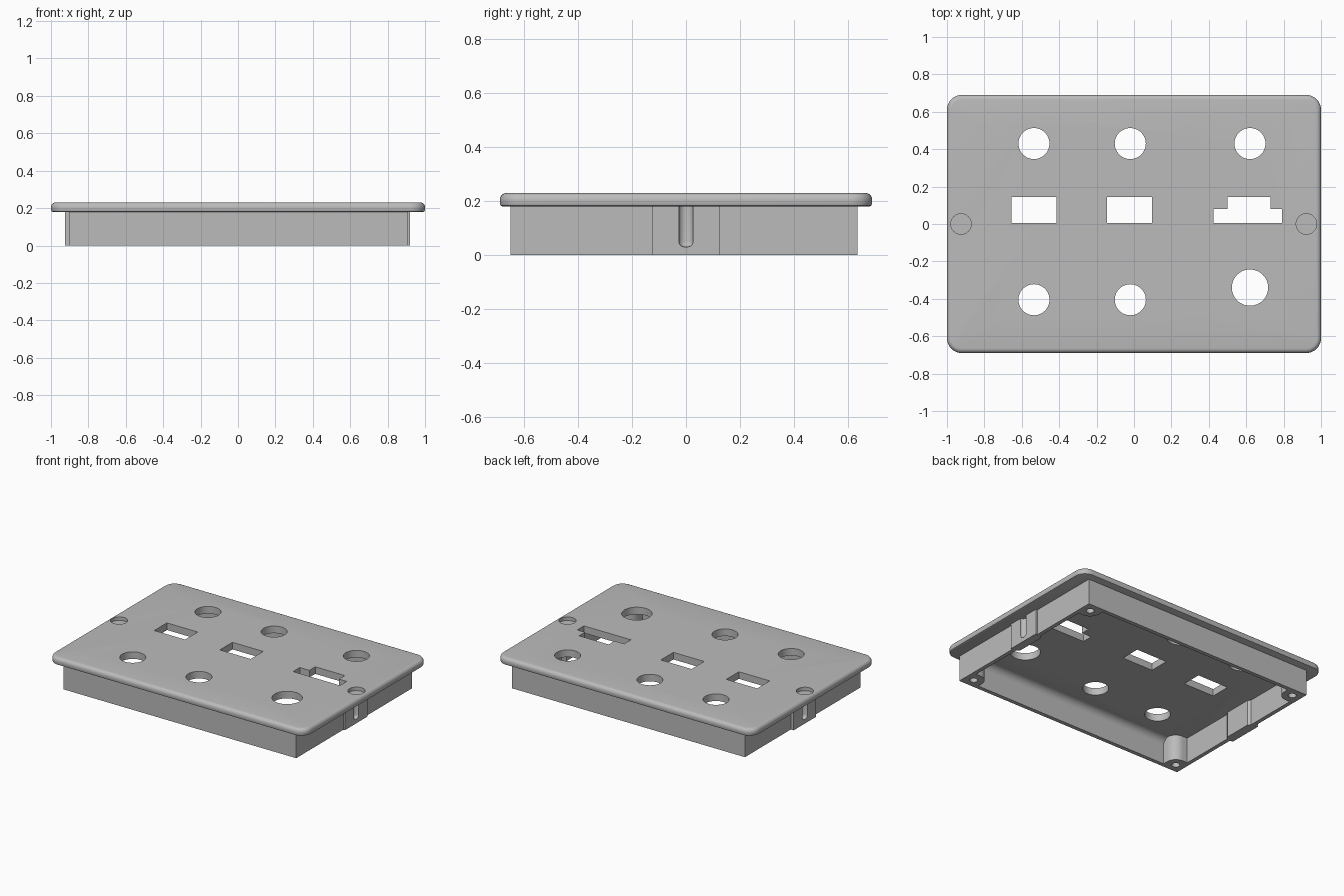
import bpy, bmesh, math

if "Cube" in bpy.data.objects:
    bpy.data.objects.remove(bpy.data.objects["Cube"])

grey = bpy.data.materials.new("plain_grey")
grey.use_nodes = True
grey.diffuse_color = (0.5, 0.5, 0.5, 1)
grey.node_tree.nodes["Principled BSDF"].inputs["Base Color"].default_value = (0.5, 0.5, 0.5, 1)


def arc(cx, cy, r, a0, a1, n=8):
    angles = [math.radians(a0 + (a1 - a0) * i / n) for i in range(n + 1)]
    return [(cx + r * math.cos(a), cy + r * math.sin(a)) for a in angles]


def rect(x0, x1, y0, y1):
    return [(x0, y0), (x1, y0), (x1, y1), (x0, y1)]


def circle(x, y, r, n=48):
    return arc(x, y, r, 0, 360, n)[:-1]


def prism(name, outline, z0, z1):
    """Extrude a flat outline between two heights."""
    bm = bmesh.new()
    face = bm.faces.new([bm.verts.new((x, y, z0)) for x, y in outline])
    made = bmesh.ops.extrude_face_region(bm, geom=[face])["geom"]
    top = [v for v in made if isinstance(v, bmesh.types.BMVert)]
    bmesh.ops.translate(bm, verts=top, vec=(0, 0, z1 - z0))
    bmesh.ops.recalc_face_normals(bm, faces=bm.faces)
    mesh = bpy.data.meshes.new(name)
    bm.to_mesh(mesh)
    bm.free()
    mesh.materials.append(grey)
    obj = bpy.data.objects.new(name, mesh)
    bpy.context.collection.objects.link(obj)
    return obj


def activate(obj):
    bpy.ops.object.select_all(action='DESELECT')
    obj.select_set(True)
    bpy.context.view_layer.objects.active = obj


def cut(obj, *cutters):
    """Subtract each cutter, then discard it."""
    activate(obj)
    for cutter in cutters:
        mod = obj.modifiers.new("cut", 'BOOLEAN')
        mod.operation, mod.solver, mod.object = 'DIFFERENCE', 'EXACT', cutter
        bpy.ops.object.modifier_apply(modifier=mod.name)
        bpy.data.objects.remove(cutter)


def smooth(obj):
    activate(obj)
    bpy.ops.object.shade_smooth_by_angle(angle=math.radians(35))


def round_rim(obj, z, width, segments):
    bm = bmesh.new()
    bm.from_mesh(obj.data)
    rim = [e for e in bm.edges if all(abs(v.co.z - z) < 1e-4 for v in e.verts)]
    bmesh.ops.bevel(bm, geom=rim, offset=width, segments=segments, profile=0.5, affect='EDGES')
    bm.to_mesh(obj.data)
    bm.free()


# Main dimensions
W, D, R = 1.0, 0.69, 0.08
BASE, TOP = 0.18, 0.23
LEFT, RIGHT, FRONT, BACK = -0.903, 0.908, -0.65, 0.635
WALL = 0.028

# Cover plate with rounded corners and softened rims
corners = [(W - R, D - R, 0), (R - W, D - R, 90), (R - W, R - D, 180), (W - R, R - D, 270)]
outline = [p for x, y, a in corners for p in arc(x, y, R, a, a + 90, 10)]
plate = prism("cover_plate", outline, BASE, TOP)
round_rim(plate, TOP, 0.025, 5)
round_rim(plate, BASE, 0.01, 2)

# Openings through the plate
openings = [circle(x, y, 0.083) for x in (-0.535, -0.02) for y in (0.43, -0.405)]
openings += [circle(0.62, 0.43, 0.083), circle(0.62, -0.34, 0.097)]
openings += [rect(x, x + 0.24, 0.005, 0.145) for x in (-0.655, -0.145)]
openings.append([(0.425, 0.005), (0.79, 0.005), (0.79, 0.08), (0.73, 0.08),
                 (0.73, 0.145), (0.5, 0.145), (0.5, 0.08), (0.425, 0.08)])
cut(plate, *[prism("cutter", o, 0.1, 0.3) for o in openings])

# Shallow round recesses at both ends of the plate
cut(plate, *[prism("cutter", circle(x, 0, 0.055), TOP - 0.025, 0.3) for x in (-0.925, 0.922)])
smooth(plate)


def groove(side):
    """Vertical channel cutter with a rounded lower end."""
    tool = prism("cutter", circle(side * 0.922, 0, 0.027, 24), 0.03, 0.3)
    round_rim(tool, 0.03, 0.02, 4)
    return tool


# Perimeter wall
wall = prism("perimeter_wall", rect(LEFT, RIGHT, FRONT, BACK), 0, BASE + 0.003)
inside = rect(LEFT + WALL, RIGHT - WALL, FRONT + WALL, BACK - WALL)
cut(wall, prism("cutter", inside, -0.1, 0.3), groove(1), groove(-1))
smooth(wall)

# Thickened blocks on both ends, each with a channel
for side, name, outer in ((1, "left", 0.92), (-1, "right", 0.925)):
    shape = [(outer, -0.125), (outer, 0.125), (0.88, 0.125), (0.86, 0.1), (0.86, -0.1), (0.88, -0.125)]
    block = prism(name + "_block", [(side * x, y) for x, y in shape], 0, BASE + 0.002)
    cut(block, groove(side))
    smooth(block)

# Corner posts with screw holes
for sx, ex, xname in ((1, LEFT, "right"), (-1, RIGHT, "left")):
    for sy, ey, yname in ((1, FRONT, "front"), (-1, BACK, "back")):
        c, r, e = 0.065, 0.07, 0.002
        shape = [(e, e), (c + r, e)] + arc(c, c, r, 0, 90, 10) + [(e, c + r)]
        post = prism(f"{yname}_{xname}_post", [(ex + sx * x, ey + sy * y) for x, y in shape], 0, BASE + 0.001)
        cut(post, prism("cutter", circle(ex + sx * c, ey + sy * c, 0.026, 24), -0.1, 0.12))
        smooth(post)

# Concave fillet where the front wall meets the plate
f = 0.05
profile = [(0, 0)] + arc(f, -f, f, 90, 180, 8)
fillet = prism("front_wall_fillet", profile, LEFT + 0.01, RIGHT - 0.01)
for v in fillet.data.vertices:
    y, z, x = v.co
    v.co = (x, FRONT + WALL - 0.001 + y, BASE + 0.001 + z)
smooth(fillet)
